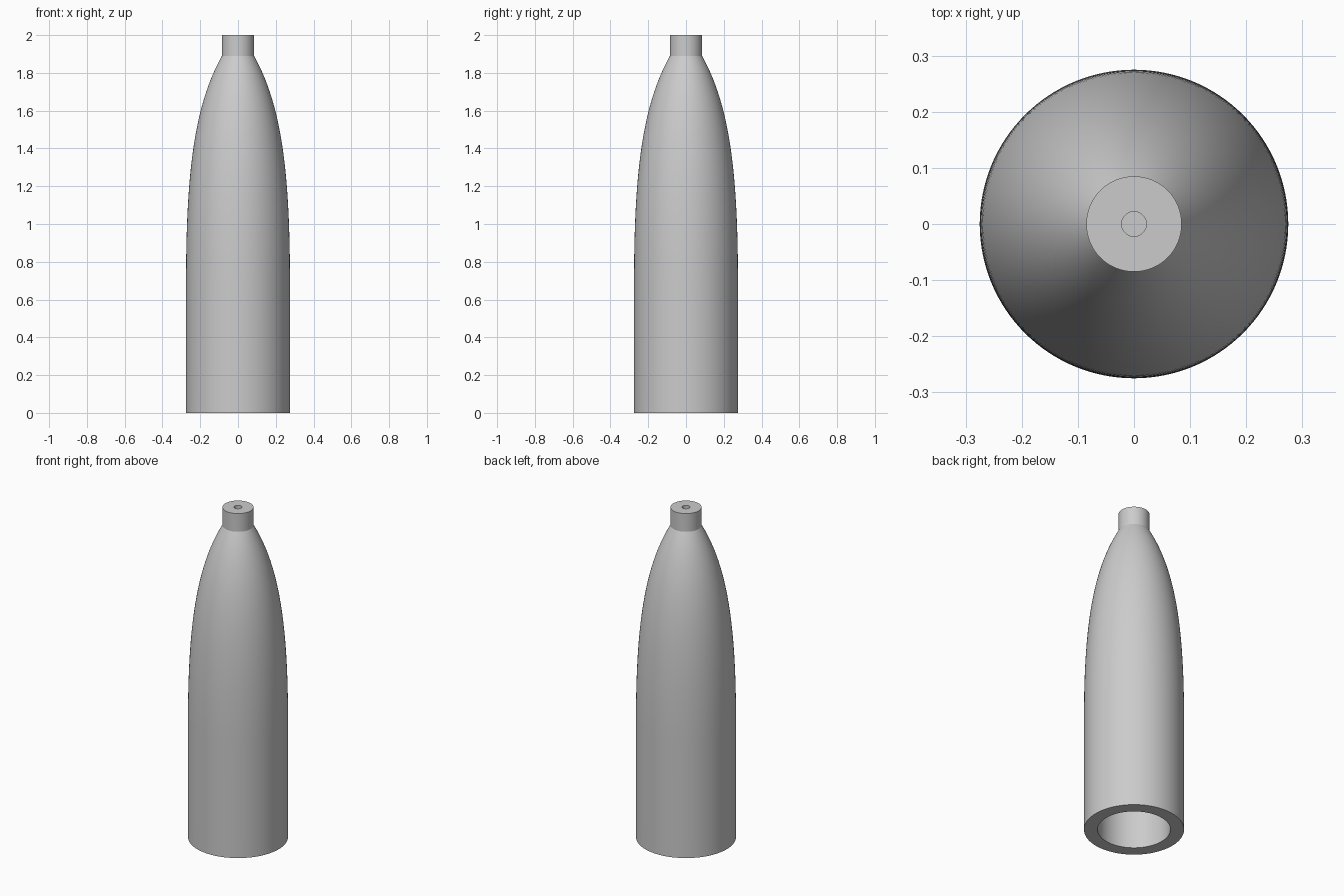
import bpy
import bmesh
from math import pi, radians
from mathutils import Matrix, Vector
from mathutils.geometry import interpolate_bezier

default = bpy.data.objects.get("Cube")
if default:
    bpy.data.objects.remove(default, do_unlink=True)

SEGMENTS = 128

# One plain grey for the whole body
grey = bpy.data.materials.new("plain_grey")
grey.use_nodes = True
colour = (0.6, 0.6, 0.6, 1.0)
grey.diffuse_color = colour
grey.node_tree.nodes["Principled BSDF"].inputs["Base Color"].default_value = colour


def curve(start, handle_a, handle_b, end, count):
    """Sample a curve of (radius, height) points."""
    pts = [Vector((r, 0, z)) for r, z in (start, handle_a, handle_b, end)]
    return [(p.x, p.z) for p in interpolate_bezier(*pts, count)]


def lathe(name, profile):
    """Spin a (radius, height) profile around the z axis."""
    bm = bmesh.new()
    verts = [bm.verts.new((r, 0, z)) for r, z in profile]
    edges = [bm.edges.new(pair) for pair in zip(verts, verts[1:])]
    bmesh.ops.spin(bm, geom=verts + edges, axis=(0, 0, 1), cent=(0, 0, 0),
                   angle=2 * pi, steps=SEGMENTS)
    bmesh.ops.remove_doubles(bm, verts=bm.verts, dist=0.0001)
    bmesh.ops.recalc_face_normals(bm, faces=bm.faces)
    mesh = bpy.data.meshes.new(name)
    bm.to_mesh(mesh)
    bm.free()
    obj = bpy.data.objects.new(name, mesh)
    bpy.context.collection.objects.link(obj)
    mesh.materials.append(grey)
    bpy.ops.object.select_all(action='DESELECT')
    obj.select_set(True)
    bpy.context.view_layer.objects.active = obj
    bpy.ops.object.shade_smooth_by_angle(angle=radians(25))
    return obj


# Bottom bore, open at the base and closed by a rounded end
bore = [(0.2, 0), (0.2, 0.9)]
bore_end = curve((0.2, 0.9), (0.2, 1.2), (0.13, 1.45), (0, 1.45), 16)

# Outer wall: straight base, tapering shoulder
shoulder = curve((0.275, 0.7), (0.275, 1.3), (0.225, 1.64), (0.085, 1.89), 40)

# Neck with a small blind hole in its flat top
neck = [(0.085, 2), (0.022, 2), (0.022, 1.95), (0, 1.95)]

profile = bore_end[::-1] + bore[:1] + [(0.275, 0)] + shoulder + neck
lathe("tapered_hollow_body", profile)
